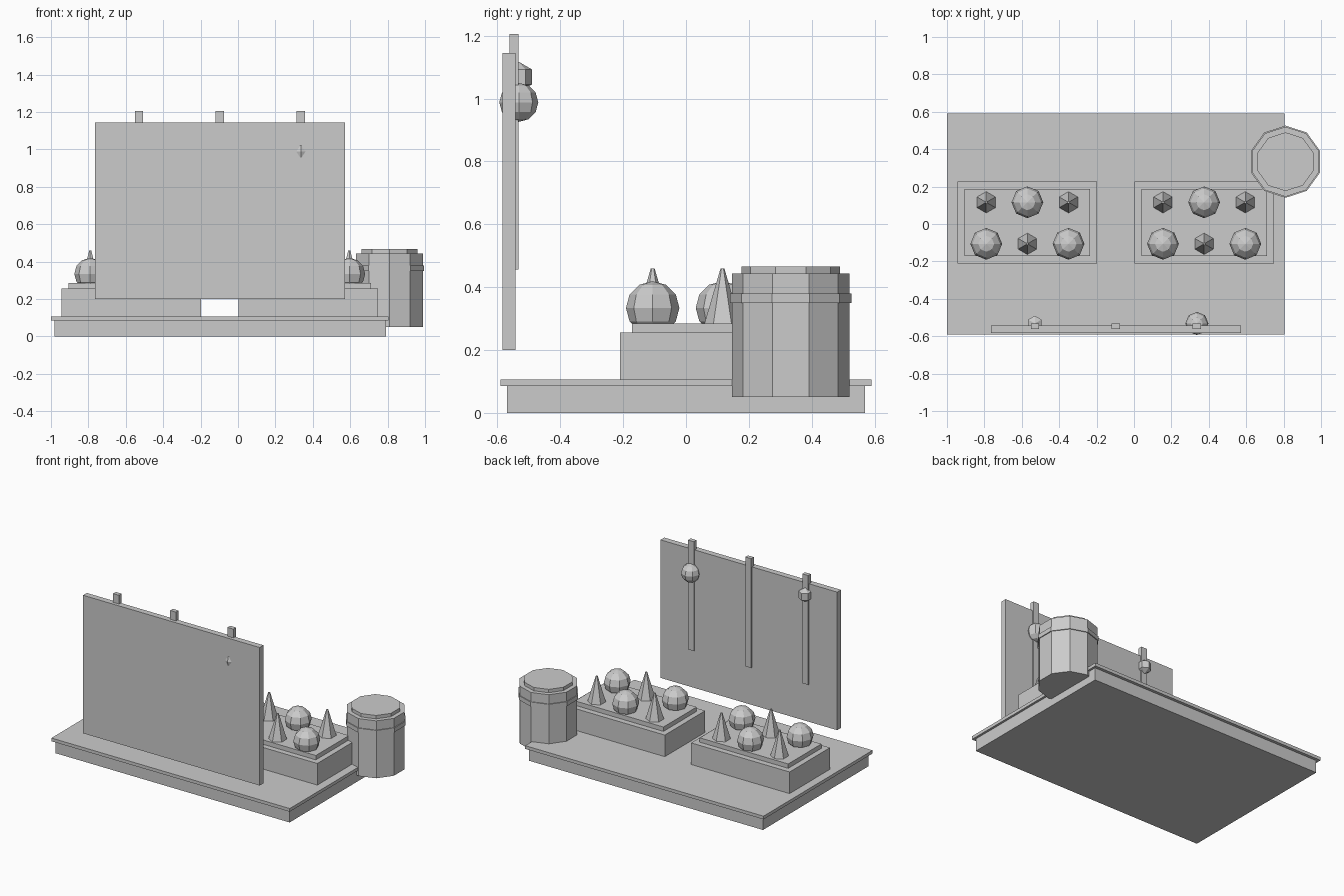
import bpy, bmesh
from math import sin, cos, pi

if "Cube" in bpy.data.objects:
    bpy.data.objects.remove(bpy.data.objects["Cube"])


def finish(name, bm):
    bmesh.ops.recalc_face_normals(bm, faces=bm.faces)
    mesh = bpy.data.meshes.new(name)
    bm.to_mesh(mesh)
    bm.free()
    obj = bpy.data.objects.new(name, mesh)
    bpy.context.collection.objects.link(obj)
    return obj


def box(name, x0, x1, y0, y1, z0, z1):
    bm = bmesh.new()
    bmesh.ops.create_cube(bm, size=1)
    bmesh.ops.scale(bm, vec=(x1 - x0, y1 - y0, z1 - z0), verts=bm.verts)
    bmesh.ops.translate(bm, vec=((x0 + x1) / 2, (y0 + y1) / 2, (z0 + z1) / 2), verts=bm.verts)
    return finish(name, bm)


def lathe(name, sides, profile, x, y, z=0):
    """Faceted solid from (radius, height) points; one corner points to +y."""
    bm = bmesh.new()
    rings = []
    for r, h in profile:
        if r < 1e-5:
            rings.append([bm.verts.new((x, y, z + h))])
        else:
            rings.append([bm.verts.new((x + r * sin(2 * pi * i / sides),
                                        y + r * cos(2 * pi * i / sides), z + h))
                          for i in range(sides)])
    for a, b in zip(rings, rings[1:]):
        for i in range(sides):
            j = (i + 1) % sides
            quad = [a[i % len(a)], a[j % len(a)], b[j % len(b)], b[i % len(b)]]
            bm.faces.new(list(dict.fromkeys(quad)))
    for end in (rings[0], rings[-1]):
        if len(end) > 1:
            bm.faces.new(end)
    return finish(name, bm)


def ball(name, sides, rings, radius, x, y, z):
    profile = [(radius * sin(pi * k / rings), -radius * cos(pi * k / rings))
               for k in range(rings + 1)]
    return lathe(name, sides, profile, x, y, z)


# Stepped base
box("base_plinth", -0.982, 0.79, -0.57, 0.57, 0, 0.085)
box("base_top", -1, 0.805, -0.59, 0.59, 0.085, 0.107)

# Two planters with alternating round bushes and pointed shrubs
for side, cx in (("left", -0.57), ("right", 0.375)):
    box(f"{side}_planter", cx - 0.373, cx + 0.373, -0.21, 0.226, 0.107, 0.255)
    box(f"{side}_soil", cx - 0.335, cx + 0.335, -0.172, 0.187, 0.25, 0.285)
    for row, y in enumerate((-0.106, 0.116)):
        for col in range(3):
            x = cx + (col - 1) * 0.22
            if (row + col) % 2 == 0:
                ball(f"{side}_bush_{row}{col}", 8, 6, 0.085, x, y, 0.334)
            else:
                lathe(f"{side}_shrub_{row}{col}", 6,
                      [(0.06, 0.275), (0.006, 0.46)], x, y)

# Upright panel with three slats
box("back_panel", -0.765, 0.573, -0.584, -0.543, 0.20, 1.145)
for i, x in enumerate((-0.53, -0.098, 0.336)):
    box(f"slat_{i}", x - 0.022, x + 0.022, -0.562, -0.533, 0.457, 1.205)

# Knobs on the outer slats
ball("round_knob", 8, 6, 0.062, 0.336, -0.532, 0.988)
ball("small_knob", 6, 3, 0.048, -0.53, -0.532, 1.069)

# Barrel with hoop and lid
bx, by = 0.81, 0.333
lathe("barrel_body", 10, [(0.187, 0.05), (0.187, 0.443)], bx, by)
lathe("barrel_hoop", 10, [(0.193, 0.35), (0.193, 0.38)], bx, by)
lathe("barrel_lid", 10, [(0.157, 0.44), (0.157, 0.466)], bx, by)
